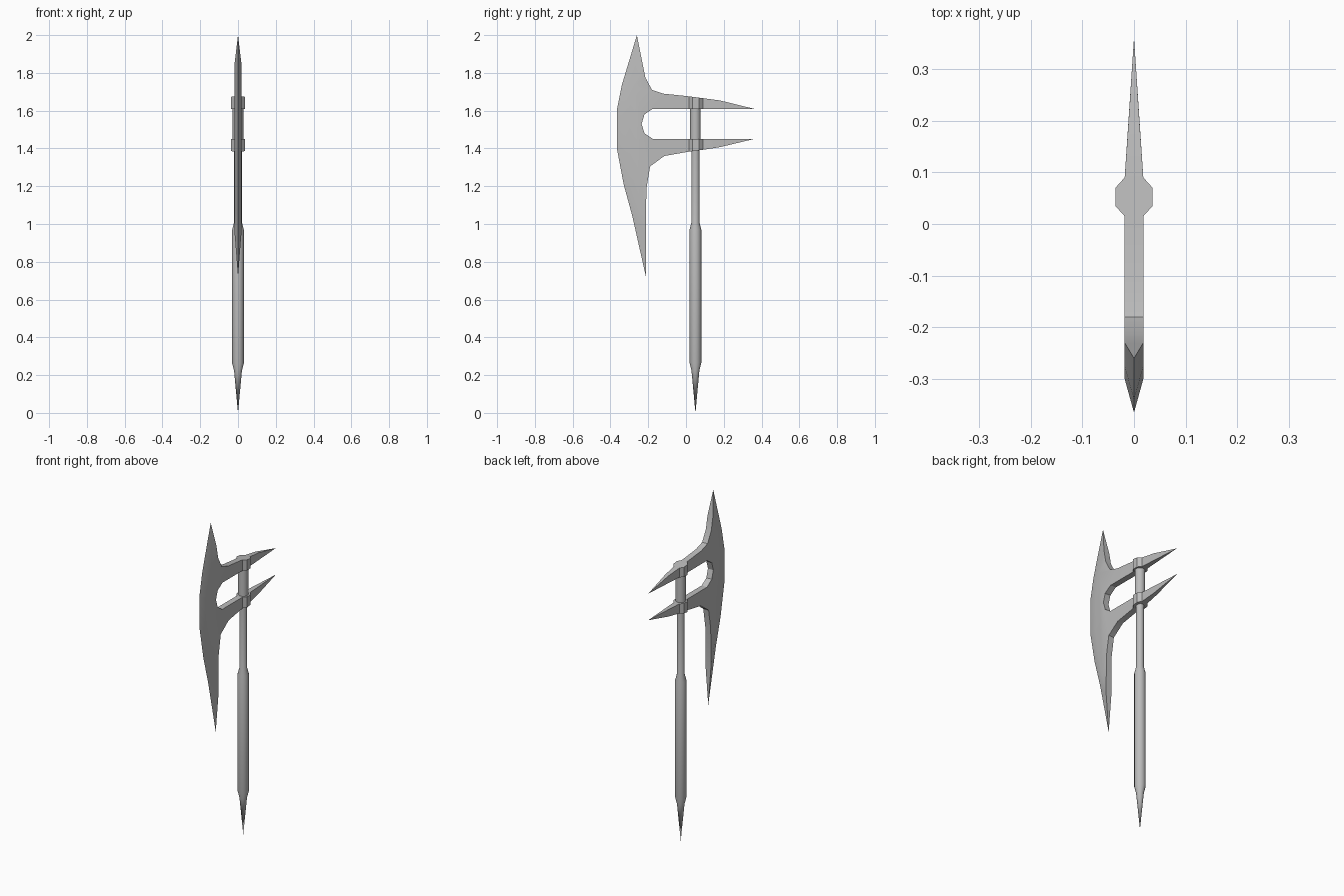
import bpy, bmesh, math

old = bpy.data.objects.get("Cube")
if old:
    bpy.data.objects.remove(old, do_unlink=True)

steel = bpy.data.materials.new("grey steel")
steel.use_nodes = True
GREY = (0.5, 0.5, 0.5, 1)
steel.diffuse_color = GREY
steel.node_tree.nodes["Principled BSDF"].inputs["Base Color"].default_value = GREY

HALF = 0.018        # half thickness of the blade plate
POLE_Y = 0.05


def finish(name, bm, angle=30):
    bmesh.ops.remove_doubles(bm, verts=bm.verts, dist=0.0005)
    bmesh.ops.recalc_face_normals(bm, faces=bm.faces)
    mesh = bpy.data.meshes.new(name)
    bm.to_mesh(mesh)
    bm.free()
    mesh.materials.append(steel)
    obj = bpy.data.objects.new(name, mesh)
    bpy.context.collection.objects.link(obj)
    bpy.ops.object.select_all(action="DESELECT")
    obj.select_set(True)
    bpy.context.view_layer.objects.active = obj
    bpy.ops.object.shade_smooth_by_angle(angle=math.radians(angle))
    return obj


def face(bm, points):
    bm.faces.new([bm.verts.new(p) for p in points])


def sides(bm, points):
    """The same polygon on the left and the right."""
    for s in (1, -1):
        face(bm, [(s * x, y, z) for x, y, z in points])


def thick(points, x=HALF):
    return [(x, y, z) for y, z in points]


# Blade: cutting edge, inner line of the bevel, and back outline
edge = [(-.26, 2), (-.34, 1.735), (-.365, 1.61), (-.365, 1.395),
        (-.33, 1.21), (-.285, 1.045), (-.212, .72)]
ridge = [(-.23, 1.85), (-.275, 1.73), (-.3, 1.61), (-.3, 1.395),
         (-.275, 1.21), (-.245, 1.08), (-.212, .95)]
back_top = [(-.215, 1.775), (-.18, 1.71), (-.12, 1.69), (.015, 1.676), (.09, 1.666)]
notch = [(.09, 1.61), (-.175, 1.61), (-.22, 1.58), (-.235, 1.53),
         (-.22, 1.48), (-.175, 1.45), (.09, 1.45)]
back_low = [(.09, 1.393), (.015, 1.383), (-.115, 1.36), (-.19, 1.305), (-.21, 1.185)]

bm = bmesh.new()
sides(bm, thick(back_top + notch + back_low + ridge[::-1]))
for i in range(len(edge) - 1):
    sides(bm, thick(edge[i:i + 2], 0) + thick(ridge[i:i + 2][::-1]))

# Walls along the back outline
for chain in (ridge[:1] + back_top, notch, back_low + ridge[-1:]):
    for a, b in zip(chain, chain[1:]):
        face(bm, thick([a, b]) + thick([b, a], -HALF))
for tip, root in ((edge[0], ridge[0]), (edge[-1], ridge[-1])):
    face(bm, [(0, *tip), (HALF, *root), (-HALF, *root)])

# Two prongs tapering to points behind the pole
for outer, inner, bend in ((back_top[-1], notch[0], 1.654), (back_low[0], notch[-1], 1.407)):
    mid, tip = (HALF * .66, .18, bend), (0, .36, inner[1])
    o, n = (HALF, *outer), (HALF, *inner)
    sides(bm, [o, mid, tip, n])
    flip = lambda p: (-p[0], p[1], p[2])
    face(bm, [o, mid, flip(mid), flip(o)])
    face(bm, [mid, tip, flip(mid)])
    face(bm, [n, tip, flip(n)])
finish("blade", bm)

# Collars: chamfered bulges on both sides of each prong
bm = bmesh.new()
plan = [(HALF, .015), (.036, .035), (.036, .07), (HALF, .09)]
for flat, start, slope in ((1.61, 1.676, -.133), (1.45, 1.383, .133)):
    near = [(x, y, flat) for x, y in plan]
    far = [(x, y, start + slope * (y - .015)) for x, y in plan]
    sides(bm, near)
    sides(bm, far)
    for i in range(3):
        sides(bm, near[i:i + 2] + far[i:i + 2][::-1])
finish("pole_collars", bm)

# Pole: lathed profile with spike, grip, shaft and head section
bm = bmesh.new()
profile = [(0, 0), (.021, .225), (.031, .265), (.031, .97), (.022, 1.005),
           (.022, 1.42), (.028, 1.42), (.028, 1.63), (0, 1.63)]
verts = [bm.verts.new((r, POLE_Y, z)) for r, z in profile]
edges = [bm.edges.new(pair) for pair in zip(verts, verts[1:])]
bmesh.ops.spin(bm, geom=verts + edges, cent=(0, POLE_Y, 0), axis=(0, 0, 1),
               angle=math.tau, steps=16)
finish("pole", bm)
